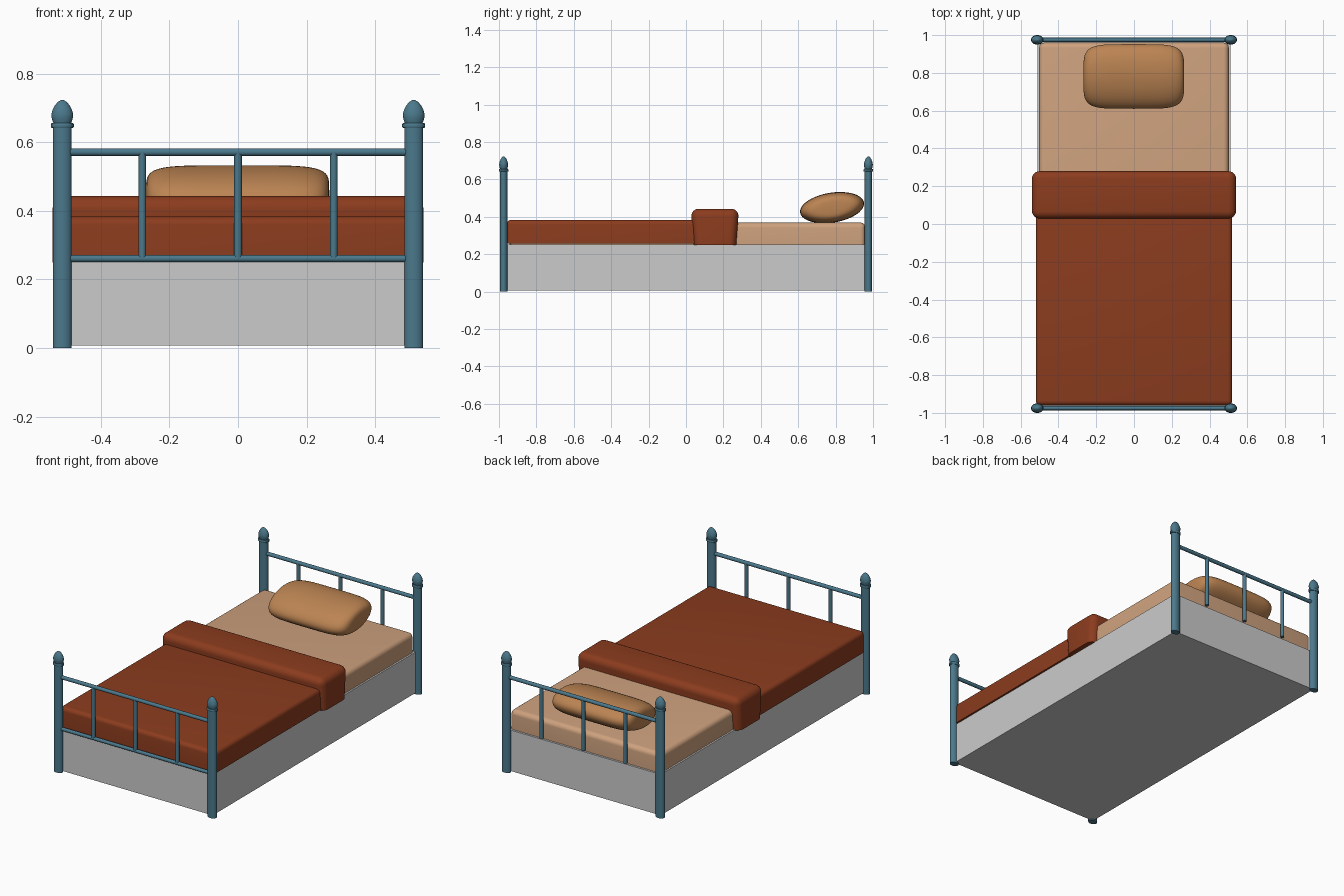
import bpy, bmesh, math
from mathutils import Matrix, Vector

if "Cube" in bpy.data.objects:
    bpy.data.objects.remove(bpy.data.objects["Cube"])


def material(name, rgb):
    m = bpy.data.materials.new(name)
    m.diffuse_color = (*rgb, 1)
    m.use_nodes = True
    m.node_tree.nodes["Principled BSDF"].inputs["Base Color"].default_value = m.diffuse_color
    return m


BLUE = material("blue_paint", (0.07, 0.19, 0.26))
RUST = material("rust_fabric", (0.26, 0.045, 0.013))
SHEET = material("sheet_fabric", (0.62, 0.36, 0.21))
TAN = material("pillow_fabric", (0.50, 0.23, 0.085))


def finish(name, bm, mat=None, angle=35):
    bmesh.ops.recalc_face_normals(bm, faces=bm.faces)
    me = bpy.data.meshes.new(name)
    bm.to_mesh(me)
    bm.free()
    ob = bpy.data.objects.new(name, me)
    bpy.context.collection.objects.link(ob)
    if mat:
        me.materials.append(mat)
    bpy.ops.object.select_all(action='DESELECT')
    ob.select_set(True)
    bpy.context.view_layer.objects.active = ob
    if angle:
        bpy.ops.object.shade_smooth_by_angle(angle=math.radians(angle))
    return ob


def box(lo, hi):
    bm = bmesh.new()
    bmesh.ops.create_cube(bm, size=1)
    lo, hi = Vector(lo), Vector(hi)
    for v in bm.verts:
        v.co = (lo + hi) / 2 + v.co * (hi - lo)
    return bm


def soft_box(name, lo, hi, radius, mat, flare=0.0):
    """Box with rounded top and upright edges; the bottom edge stays crisp."""
    bm = box(lo, hi)
    for v in bm.verts:
        if v.co.z < hi[2] - 1e-4:
            mid = (lo[1] + hi[1]) / 2
            v.co.y -= math.copysign(flare, v.co.y - mid)
    edges = [e for e in bm.edges if any(v.co.z > hi[2] - 1e-4 for v in e.verts)]
    bmesh.ops.bevel(bm, geom=edges, offset=radius, segments=6, profile=0.5,
                    affect='EDGES', clamp_overlap=True)
    return finish(name, bm, mat)


def loft(bm, rings):
    """Join rings of points into a skin with closed ends."""
    rows = [[bm.verts.new(p) for p in ring] for ring in rings]
    n = len(rows[0])
    for a, b in zip(rows, rows[1:]):
        for i in range(n):
            j = (i + 1) % n
            bm.faces.new((a[i], a[j], b[j], b[i]))
    bm.faces.new(rows[0])
    bm.faces.new(rows[-1])


def post(name, x, y, profile, n=32):
    bm = bmesh.new()
    loft(bm, [[(x + r * math.cos(2 * math.pi * i / n),
                y + 0.75 * r * math.sin(2 * math.pi * i / n), z)
               for i in range(n)] for r, z in profile])
    finish(name, bm, BLUE)


def rod(name, a, b, r=0.0112):
    a, b = Vector(a), Vector(b)
    bm = bmesh.new()
    rot = (b - a).to_track_quat('Z', 'Y').to_matrix().to_4x4()
    bmesh.ops.create_cone(bm, cap_ends=True, segments=20, radius1=r, radius2=r,
                          depth=(b - a).length,
                          matrix=Matrix.Translation((a + b) / 2) @ rot)
    finish(name, bm, BLUE)


PX, PY = 0.512, 0.975

# Base
finish("base", box((-PX, -0.972, 0.007), (PX, 0.972, 0.253)), angle=None)

# Corner posts with collar and acorn finial
PROFILE = [(0.0275, 0), (0.0275, 0.641), (0.031, 0.641), (0.0335, 0.644),
           (0.0335, 0.653), (0.031, 0.656), (0.026, 0.656), (0.029, 0.664),
           (0.0315, 0.674), (0.0315, 0.682), (0.028, 0.695), (0.021, 0.708),
           (0.012, 0.718), (0.005, 0.722), (0.001, 0.723)]
for end, sy in (("foot", -1), ("head", 1)):
    for side, sx in (("left", -1), ("right", 1)):
        post(f"{end}_post_{side}", sx * PX, sy * PY, PROFILE)
    # Rail and upright bars
    y = sy * PY
    rod(f"{end}_top_rail", (-PX, y, 0.571), (PX, y, 0.571))
    for i in (-1, 0, 1):
        rod(f"{end}_bar_{i + 2}", (i * 0.279, y, 0.263), (i * 0.279, y, 0.571))
rod("foot_lower_rail", (-PX, -PY, 0.261), (PX, -PY, 0.261), 0.0105)

# Bedding
soft_box("mattress", (-0.502, -0.945, 0.25), (0.502, 0.96, 0.369), 0.028, SHEET)
soft_box("blanket", (-0.52, -0.96, 0.256), (0.52, 0.16, 0.383), 0.024, RUST)
soft_box("blanket_fold", (-0.541, 0.026, 0.25), (0.541, 0.283, 0.443), 0.042,
         RUST, flare=0.014)

# Pillow: elliptical section swept along x, rounded at the ends, tilted
bm = bmesh.new()
n, m, rings = 40, 28, []
for k in range(m + 1):
    t = -math.pi / 2 + math.pi * k / m
    u = math.copysign(abs(math.sin(t)) ** 0.4, math.sin(t))
    s = max(abs(math.cos(t)), 0.002) ** 0.4
    rings.append([(0.267 * u, 0.173 * s * math.cos(2 * math.pi * i / n),
                   0.080 * s * math.sin(2 * math.pi * i / n)) for i in range(n)])
loft(bm, rings)
bm.transform(Matrix.Translation((-0.001, 0.781, 0.449))
             @ Matrix.Rotation(math.radians(9), 4, 'X'))
finish("pillow", bm, TAN, 60)
